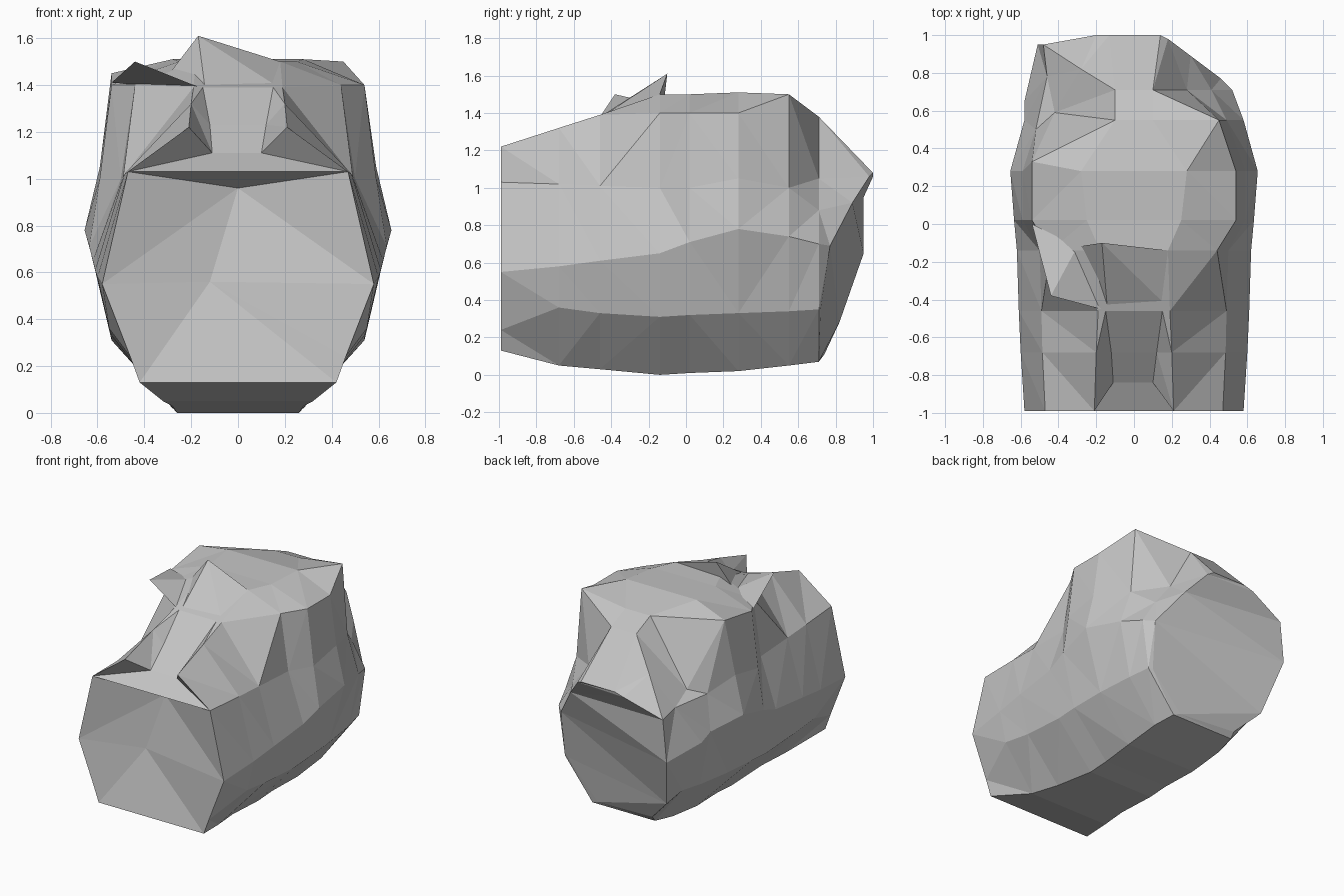
import bpy
import bmesh
from mathutils import Vector

default_cube = bpy.data.objects.get("Cube")
if default_cube:
    bpy.data.objects.remove(default_cube, do_unlink=True)

grey = bpy.data.materials.new("stone grey")
grey.use_nodes = True
grey_value = (0.55, 0.55, 0.55, 1)
grey.diffuse_color = grey_value
grey.node_tree.nodes["Principled BSDF"].inputs["Base Color"].default_value = grey_value


def finish(mesh_builder, name):
    """Turn the finished bmesh into a flat shaded grey object."""
    bmesh.ops.recalc_face_normals(mesh_builder, faces=mesh_builder.faces[:])
    mesh = bpy.data.meshes.new(name)
    mesh_builder.to_mesh(mesh)
    mesh_builder.free()
    mesh.materials.append(grey)
    part = bpy.data.objects.new(name, mesh)
    bpy.context.collection.objects.link(part)
    return part


def faceted_hull(name, corners):
    """Small angular part wrapped tightly around its corner points."""
    mesh_builder = bmesh.new()
    points = [mesh_builder.verts.new(corner) for corner in corners]
    bmesh.ops.convex_hull(mesh_builder, input=points)
    return finish(mesh_builder, name)


def fan(mesh_builder, centre, rim):
    """Triangles from a centre vertex to each pair along an open rim."""
    for first, second in zip(rim, rim[1:]):
        mesh_builder.faces.new((centre, first, second))


# Head sections from muzzle to nape: depth, then half outline (x, z)
# ordered belly, jaw, lip, cheek, brow, bridge
BELLY, JAW, LIP, CHEEK, BROW, BRIDGE = range(6)
sections = [
    (-.99, (.42, .13), (.46, .24), (.58, .55), (.47, 1.03), (.21, 1.22), (.1, 1.11)),
    (-.68, (.32, .05), (.55, .36), (.6, .58), (.485, 1.02), (.2, 1.32), (.12, 1.23)),
    (-.46, (.28, .03), (.54, .33), (.61, .61), (.49, 1.01), (.19, 1.39), (.15, 1.39)),
    (-.14, (.26, 0), (.54, .31), (.62, .65), (.5, 1), (.44, 1.4), (.18, 1.5)),
    (.02, (.26, .01), (.54, .32), (.635, .71), (.59, 1), (.54, 1.4), (.25, 1.5)),
    (.28, (.28, .02), (.53, .33), (.655, .78), (.59, 1.05), (.54, 1.4), (.28, 1.51)),
    (.55, (.28, .05), (.5, .34), (.58, .74), (.49, 1), (.45, 1.5), (.1, 1.45)),
    (.71, (.25, .07), (.47, .35), (.52, .7), (.41, .88), (.28, 1.05), (.1, 1.38)),
    (.98, (.2, .1), (.44, .35), (.46, .69), (.3, .92), (.18, 1.06), (.14, 1.08)),
]
nape = len(sections) - 1

# Corners that leave their section plane, as left (+1) or right (-1):
# nostril valley, hollow right rear and the slanting back of the head
moved = {
    (0, BRIDGE, 1): (.1, -.84, 1.11),
    (0, BRIDGE, -1): (-.11, -.84, 1.11),
    (nape - 3, BROW, -1): (-.54, .33, 1.45),
    (nape - 2, BROW, -1): (-.42, .59, 1.02),
    (nape - 2, CHEEK, -1): (-.52, .5, .98),
    (nape - 1, BROW, -1): (-.28, .82, 1.18),
    (nape - 1, CHEEK, -1): (-.46, .78, .97),
    (nape - 1, LIP, -1): (-.58, .65, .7),
    (nape, BELLY, 1): (.2, .72, .09),
    (nape, BELLY, -1): (-.25, .74, .11),
    (nape, JAW, 1): (.44, .72, .35),
    (nape, JAW, -1): (-.42, .82, .28),
    (nape, LIP, 1): (.46, .77, .69),
    (nape, LIP, -1): (-.51, .95, .65),
    (nape, CHEEK, 1): (.3, .89, .92),
    (nape, CHEEK, -1): (-.48, .95, .95),
    (nape, BROW, -1): (-.2, 1, 1.06),
    (nape, BRIDGE, 1): (.14, 1, 1.08),
    (nape, BRIDGE, -1): (-.13, 1, 1.08),
}

head = bmesh.new()
halves = []
for row, (depth, *outline) in enumerate(sections):
    pair = []
    for side in (1, -1):
        spots = [moved.get((row, column, side), (side * x, depth, z))
                 for column, (x, z) in enumerate(outline)]
        pair.append([head.verts.new(spot) for spot in spots])
    halves.append(pair)

# Skin between neighbouring sections
rings = [left + right[::-1] for left, right in halves]
for front_ring, rear_ring in zip(rings, rings[1:]):
    for i in range(len(front_ring)):
        j = (i + 1) % len(front_ring)
        head.faces.new((front_ring[i], front_ring[j], rear_ring[j], rear_ring[i]))

# Back of the head in level strips
rear_left, rear_right = halves[-1]
for i in range(BRIDGE):
    head.faces.new((rear_left[i], rear_left[i + 1], rear_right[i + 1], rear_right[i]))

# Open mouth: recessed palate and mouth line, nostril flaps above
left, right = halves[0]
palate = head.verts.new((0, -.83, .96))
mouth = head.verts.new((-.12, -.88, .56))
fan(head, palate, [mouth, left[LIP], left[CHEEK], right[CHEEK], right[LIP], mouth])
fan(head, mouth, left[LIP::-1] + right[:LIP + 1])
for side in (left, right):
    head.faces.new(side[CHEEK:])
head.faces.new((left[CHEEK], left[BRIDGE], right[BRIDGE], right[CHEEK]))
bmesh.ops.triangulate(head, faces=head.faces[:])
finish(head, "head")

# Forward folded ear and pointed crest share the end of the nose bridge
bridge_end = Vector((-.14, -.46, 1.38))
ear_root = Vector((-.3, -.12, 1.44))
faceted_hull("right_ear", [bridge_end, ear_root, (-.44, -.38, 1.5), (-.54, 0, 1.41)])
faceted_hull("crest", [bridge_end, ear_root, (-.17, -.1, 1.61),
                       (.18, -.14, 1.5), (.19, -.45, 1.38)])
